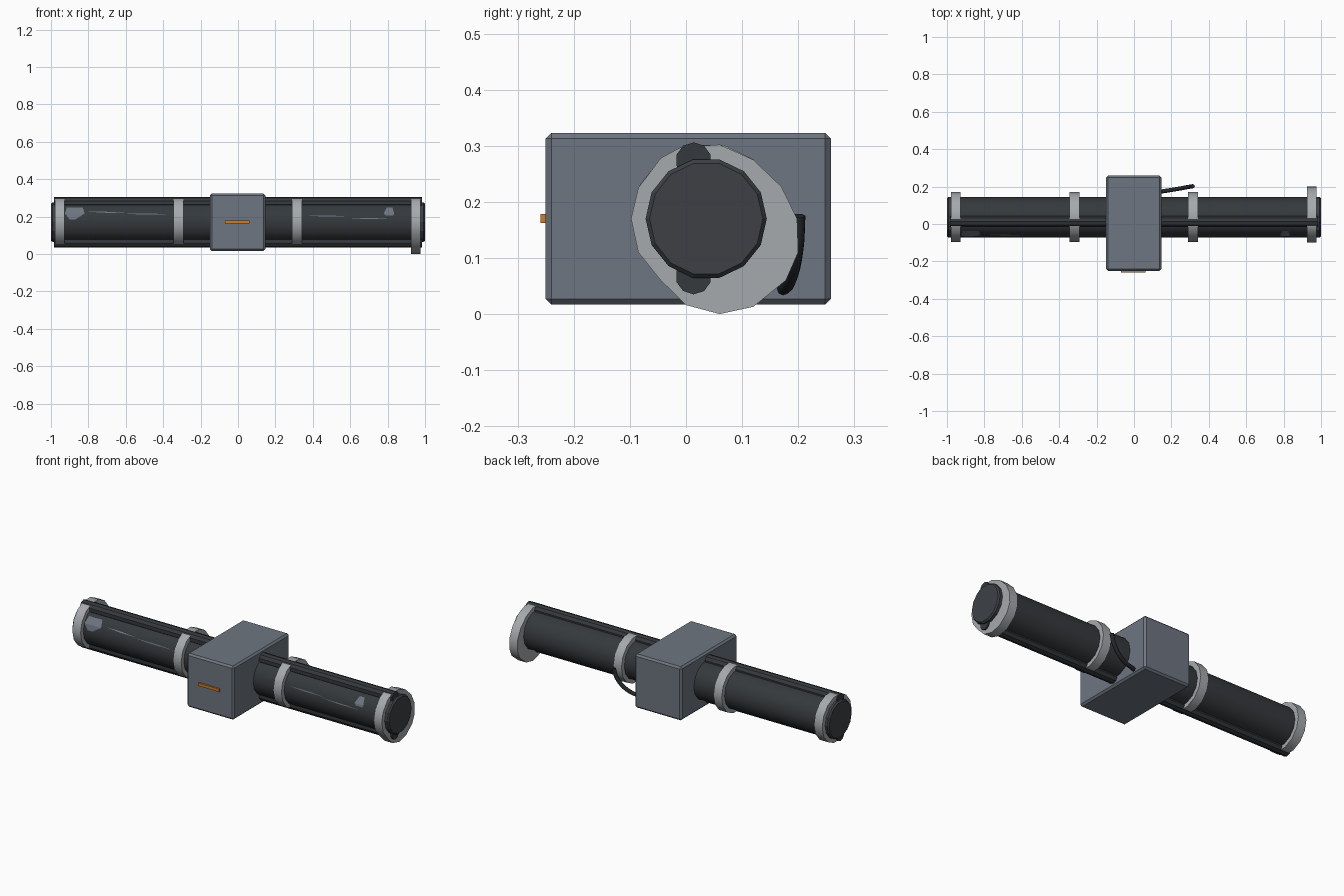
import bpy, bmesh, math

if "Cube" in bpy.data.objects:
    bpy.data.objects.remove(bpy.data.objects["Cube"])

CY, CZ, R = 0.036, 0.17, 0.108   # tube axis and radius
SIDES = 14


def material(name, rgb):
    m = bpy.data.materials.new(name)
    m.diffuse_color = (*rgb, 1)
    m.use_nodes = True
    m.node_tree.nodes["Principled BSDF"].inputs["Base Color"].default_value = m.diffuse_color
    return m


CHARCOAL = material("charcoal", (0.036, 0.041, 0.045))
CAP = material("dark grey", (0.047, 0.051, 0.060))
SILVER = material("silver grey", (0.38, 0.40, 0.42))
SLATE = material("slate grey", (0.155, 0.18, 0.22))
ORANGE = material("orange", (0.62, 0.20, 0.02))
BLACK = material("cable black", (0.018, 0.021, 0.024))


def finish(name, bm, mat, smooth=None, bevel=0):
    bmesh.ops.recalc_face_normals(bm, faces=bm.faces)
    me = bpy.data.meshes.new(name)
    bm.to_mesh(me)
    bm.free()
    me.materials.append(mat)
    ob = bpy.data.objects.new(name, me)
    bpy.context.collection.objects.link(ob)
    if bevel:
        mod = ob.modifiers.new("bevel", 'BEVEL')
        mod.width, mod.segments, mod.limit_method = bevel, 1, 'ANGLE'
    if smooth:
        bpy.ops.object.select_all(action='DESELECT')
        ob.select_set(True)
        bpy.context.view_layer.objects.active = ob
        bpy.ops.object.shade_smooth_by_angle(angle=math.radians(smooth))
    return ob


def circle(cy, cz, r, n, turn=0.0):
    return [(cy + r * math.cos(2 * math.pi * i / n + turn),
             cz + r * math.sin(2 * math.pi * i / n + turn)) for i in range(n)]


def loft(name, sections, mat, smooth=None):
    """Skin closed (y, z) outlines placed at x stations, with end caps."""
    bm = bmesh.new()
    loops = [[bm.verts.new((x, y, z)) for y, z in o] for x, o in sections]
    n = len(loops[0])
    for a, b in zip(loops, loops[1:]):
        for i in range(n):
            j = (i + 1) % n
            bm.faces.new((a[i], a[j], b[j], b[i]))
    bm.faces.new(loops[0])
    bm.faces.new(loops[-1])
    return finish(name, bm, mat, smooth)


def box(name, lo, hi, mat, bevel=0):
    bm = bmesh.new()
    bmesh.ops.create_cube(bm, size=1)
    for v in bm.verts:
        v.co = [lo[k] + (v.co[k] + 0.5) * (hi[k] - lo[k]) for k in range(3)]
    return finish(name, bm, mat, bevel=bevel)


# Main tube
ring = circle(CY, CZ, R, SIDES)
loft("main_tube", [(-0.975, ring), (0.975, ring)], CHARCOAL, 35)

# Chamfered end caps
inner = circle(CY, CZ, R - 0.007, SIDES)
for side, label in ((-1, "left"), (1, "right")):
    loft(label + "_end_cap", [(side * 0.97, ring), (side * 0.992, ring),
                              (side * 1.0, inner)], CAP)

# Rails along the top and bottom
for label, z in (("top", 0.274), ("bottom", 0.067)):
    o = circle(0.0135, z, 0.032, 10, math.pi / 2)
    loft(label + "_rail", [(-0.985, o), (0.985, o)], CHARCOAL)

# Clamp bands
band = circle(0.037, 0.172, 0.133, SIDES)
for label, x in (("left_end", -0.953), ("left_inner", -0.318), ("right_inner", 0.315)):
    loft(label + "_band", [(x - 0.026, band), (x + 0.026, band)], SILVER, 35)

# Larger, skewed band at the right end
skewed = [(0.06, 0.0), (0.12, 0.013), (0.178, 0.06), (0.2, 0.11), (0.198, 0.17),
          (0.17, 0.227), (0.12, 0.275), (0.06, 0.302), (-0.01, 0.297),
          (-0.045, 0.278), (-0.085, 0.225), (-0.098, 0.17), (-0.085, 0.11),
          (-0.045, 0.06), (0.0, 0.016)]
loft("right_end_band", [(0.925, skewed), (0.976, skewed)], SILVER, 35)

# Central housing with its indicator slot
box("housing", (-0.15, -0.25, 0.017), (0.146, 0.258, 0.323), SLATE, 0.01)
box("indicator", (-0.07, -0.259, 0.162), (0.062, -0.249, 0.178), ORANGE)

# Cable sagging from the band to the housing
cu = bpy.data.curves.new("cable", 'CURVE')
cu.dimensions = '3D'
cu.bevel_depth, cu.bevel_resolution, cu.resolution_u = 0.011, 2, 6
cu.use_fill_caps = True
pts = [(0.315, 0.202, 0.175), (0.295, 0.199, 0.12), (0.235, 0.188, 0.065), (0.13, 0.171, 0.042)]
sp = cu.splines.new('BEZIER')
sp.bezier_points.add(len(pts) - 1)
for p, co in zip(sp.bezier_points, pts):
    p.co = co
    p.handle_left_type = p.handle_right_type = 'AUTO'
cu.materials.append(BLACK)
bpy.context.collection.objects.link(bpy.data.objects.new("cable", cu))


# Worn patches and scratches lying on the front facets
def front_y(z):
    a, b = CZ, CZ
    step = 2 * math.pi / SIDES
    for i in range(3):
        a, b = CZ + R * math.sin(i * step), CZ + R * math.sin((i + 1) * step)
        if z <= b:
            break
    t = (z - a) / (b - a)
    return CY - R * ((1 - t) * math.cos(i * step) + t * math.cos((i + 1) * step)) - 0.002


def patch(name, rows):
    bm = bmesh.new()
    vs = [[bm.verts.new((x, front_y(z), z)) for x in (x0, x1)] for z, x0, x1 in rows]
    for a, b in zip(vs, vs[1:]):
        bm.faces.new((a[0], a[1], b[1], b[0]))
    finish(name, bm, SLATE)


patch("left_worn_patch", [(0.185, -0.9, -0.87), (0.2165, -0.925, -0.82), (0.25, -0.915, -0.83)])
patch("right_worn_patch", [(0.205, 0.79, 0.83), (0.2165, 0.78, 0.835), (0.25, 0.795, 0.825)])
for i, (x0, x1, z) in enumerate(((-0.8, -0.6, 0.22), (-0.62, -0.36, 0.211),
                                 (0.36, 0.6, 0.2), (0.58, 0.82, 0.187))):
    patch("scratch_%d" % i, [(z, x0 + 0.1, x1), (z + 0.006, x0, x1 - 0.1)])
